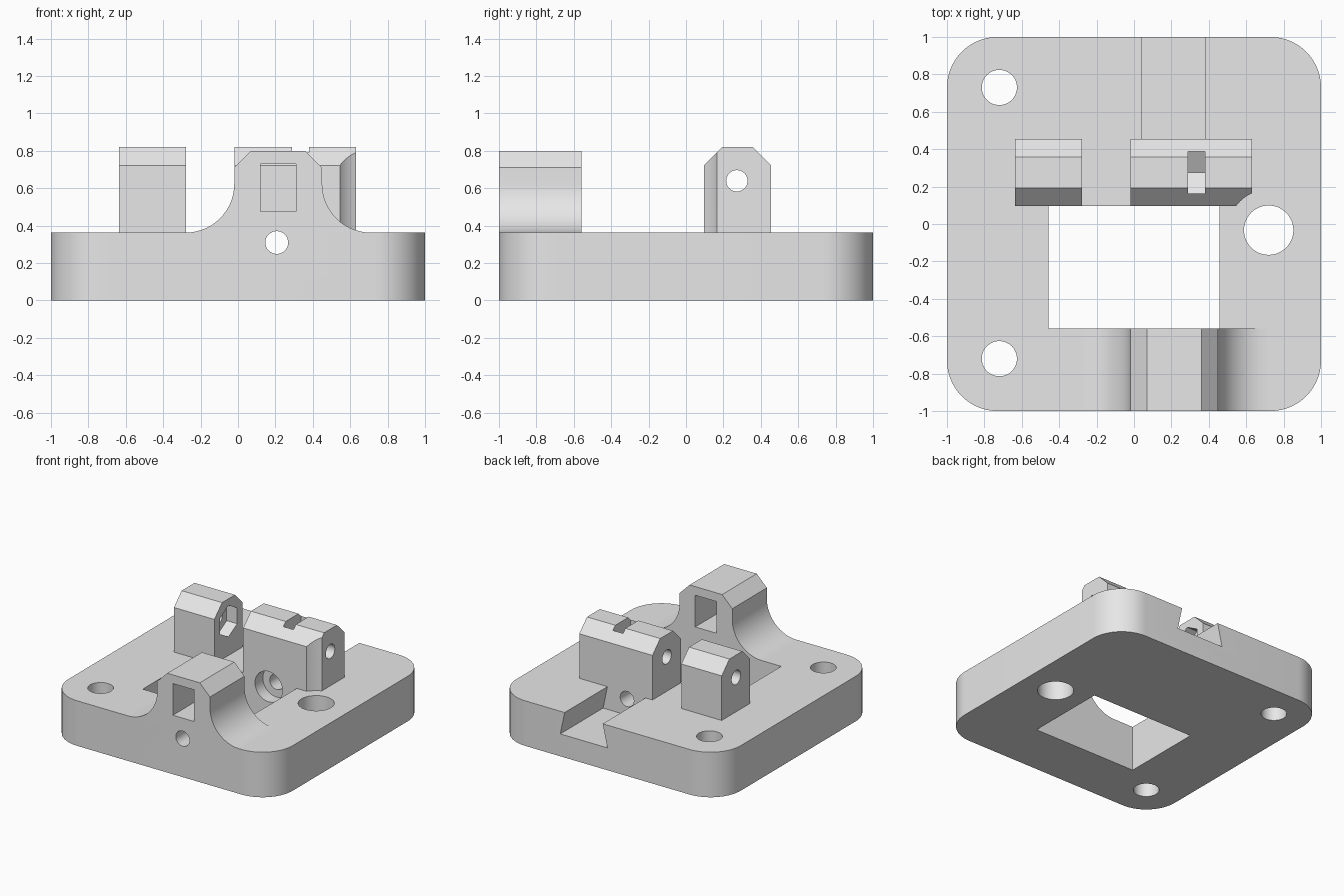
import bpy, bmesh, math
from mathutils import Vector

old = bpy.data.objects.get("Cube")
if old:
    bpy.data.objects.remove(old, do_unlink=True)

# Single plain material
grey = bpy.data.materials.new("light grey")
grey.use_nodes = True
grey.diffuse_color = (0.8, 0.8, 0.8, 1)
grey.node_tree.nodes["Principled BSDF"].inputs["Base Color"].default_value = (0.8, 0.8, 0.8, 1)


def arc(cx, cy, r, a0, a1, n):
    """Points on an arc, angles in degrees, both ends included."""
    steps = [math.radians(a0 + (a1 - a0) * i / n) for i in range(n + 1)]
    return [(cx + r * math.cos(a), cy + r * math.sin(a)) for a in steps]


def ngon(cx, cy, r, n=48, start=0):
    return arc(cx, cy, r, start, start + 360, n)[:-1]


def rect(x0, y0, x1, y1):
    return [(x0, y0), (x1, y0), (x1, y1), (x0, y1)]


def prism(name, pts, axis, lo, hi):
    """Extrude a 2D profile along one axis."""
    place = {"x": lambda p: (lo, p[0], p[1]),
             "y": lambda p: (p[0], lo, p[1]),
             "z": lambda p: (p[0], p[1], lo)}[axis]
    move = Vector([(hi - lo) * (axis == a) for a in "xyz"])
    bm = bmesh.new()
    face = bm.faces.new([bm.verts.new(place(p)) for p in pts])
    out = bmesh.ops.extrude_face_region(bm, geom=[face])
    verts = [g for g in out["geom"] if isinstance(g, bmesh.types.BMVert)]
    bmesh.ops.translate(bm, verts=verts, vec=move)
    bmesh.ops.recalc_face_normals(bm, faces=bm.faces)
    mesh = bpy.data.meshes.new(name)
    bm.to_mesh(mesh)
    bm.free()
    mesh.materials.append(grey)
    obj = bpy.data.objects.new(name, mesh)
    bpy.context.collection.objects.link(obj)
    return obj


def carve(obj, cutters):
    """Subtract the cutters, bake the result and smooth the round walls."""
    for c in cutters:
        mod = obj.modifiers.new("cut", "BOOLEAN")
        mod.operation = "DIFFERENCE"
        mod.solver = "EXACT"
        mod.object = c
    bpy.context.view_layer.update()
    dg = bpy.context.evaluated_depsgraph_get()
    baked = bpy.data.meshes.new_from_object(obj.evaluated_get(dg))
    obj.modifiers.clear()
    obj.data = baked
    bpy.ops.object.select_all(action="DESELECT")
    obj.select_set(True)
    bpy.context.view_layer.objects.active = obj
    bpy.ops.object.shade_smooth_by_angle(angle=math.radians(30))


TOP = 0.363                    # top of the base plate
Y0, Y1 = 0.095, 0.455          # front and back of the rear lugs
YC, ZC = 0.275, 0.64           # axis of the cross bore
BX, BZ = 0.207, 0.31           # axis of the lengthwise bore

# Cutters
window = prism("window_cutter", rect(-0.457, -0.56, 0.457, Y0), "z", -0.1, 0.6)
post_holes = [prism("post_hole_cutter", ngon(x, y, r), "z", -0.1, 0.6)
              for x, y, r in ((-0.72, 0.73, 0.094), (-0.72, -0.72, 0.094), (0.72, -0.033, 0.132))]
long_bore = prism("long_bore_cutter", ngon(BX, BZ, 0.061, 32), "y", -1.1, 0.8)
counterbore = prism("counterbore_cutter", ngon(BX, BZ, 0.122), "y", -0.1, Y0 + 0.1)
dovetail = prism("dovetail_cutter",
                 [(0.0, 0.18), (0.42, 0.18), (0.381, TOP), (0.37, 0.42), (0.05, 0.42), (0.042, TOP)],
                 "y", Y1, 1.1)
cross_bore = prism("cross_bore_cutter", ngon(YC - 0.003, ZC, 0.057, 32), "x", -1.1, 1.1)
hex_pocket = prism("hex_pocket_cutter", ngon(YC, ZC, 0.127, 6, 30), "x", -0.37, -0.1)
nut_slot = prism("nut_slot_cutter",
                 [(YC, 0.513), (YC + 0.112, 0.577), (YC + 0.112, 0.9),
                  (YC - 0.112, 0.9), (YC - 0.112, 0.577)], "x", 0.29, 0.38)
clearance = prism("clearance_cutter", ngon(0.72, -0.033, 0.217, 64), "z", 0.2, 1.0)
square_hole = prism("square_hole_cutter", rect(0.12, 0.475, 0.31, 0.73), "y", -1.1, -0.4)

# Base plate with rounded corners
R = 0.27
outline = []
for sx, sy, a in ((1, 1, 0), (-1, 1, 90), (-1, -1, 180), (1, -1, 270)):
    outline += arc(sx * (1 - R), sy * (1 - R), R, a, a + 90, 14)
base = prism("base_plate", outline, "z", 0, TOP)
carve(base, [window, *post_holes, dovetail, long_bore, counterbore])

# Front bridge: chamfered top with concave flares down to the plate
F = 0.26
profile = arc(-0.28, TOP + F, F, -90, 0, 14)
profile += [(-0.02, 0.71), (0.07, 0.8), (0.36, 0.8), (0.45, 0.71)]
profile += arc(0.45 + F, TOP + F, F, 180, 270, 14)
bridge = prism("front_bridge", profile, "y", -1, -0.56)
carve(bridge, [square_hole, long_bore])

# Rear lugs with chamfered tops
C = 0.098
lug_profile = [(Y0, TOP), (Y1, TOP), (Y1, 0.82 - C), (Y1 - C, 0.82), (Y0 + C, 0.82), (Y0, 0.82 - C)]
left_lug = prism("left_rear_lug", lug_profile, "x", -0.02, 0.632)
carve(left_lug, [cross_bore, nut_slot, clearance, counterbore, long_bore])
right_lug = prism("right_rear_lug", lug_profile, "x", -0.637, -0.277)
carve(right_lug, [cross_bore, hex_pocket])

# Remove the cutters
for c in [window, *post_holes, long_bore, counterbore, dovetail, cross_bore,
          hex_pocket, nut_slot, clearance, square_hole]:
    bpy.data.objects.remove(c, do_unlink=True)
